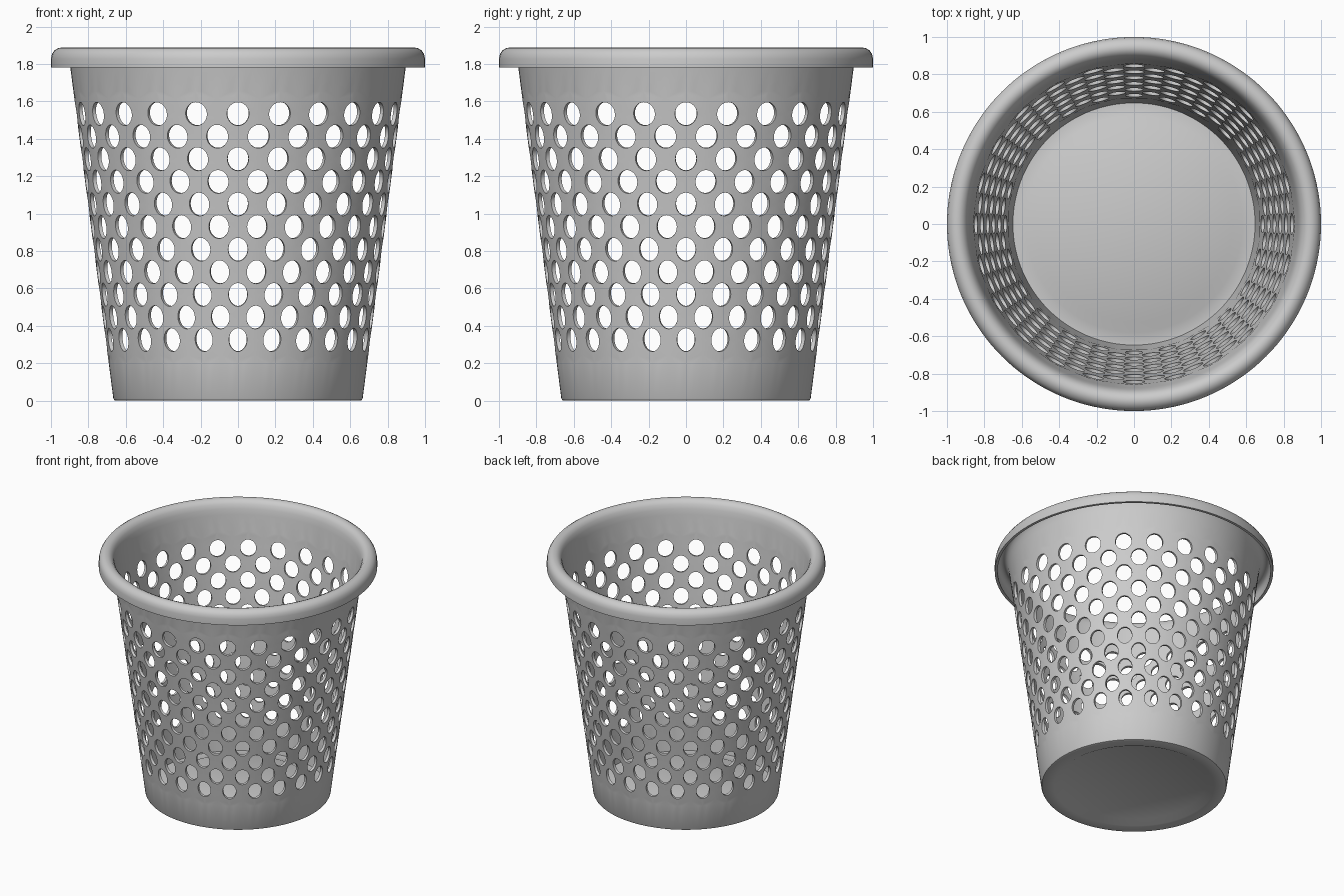
import bpy, bmesh
from math import sin, cos, pi, radians

if "Cube" in bpy.data.objects:
    bpy.data.objects.remove(bpy.data.objects["Cube"])

COLS, ROWS, SUB = 24, 11, 6          # holes around, rows, samples per diamond edge
Z0, DZ = 0.325, 0.1208               # first hole row and row spacing
STEP = 2 * pi / COLS
SEGS = COLS * SUB
THICK = 0.02

def wall_r(z):
    return 0.665 + 0.13 * z

bm = bmesh.new()

def on_wall(u, z):
    a = -pi / 2 + u * STEP
    return bm.verts.new((wall_r(z) * cos(a), wall_r(z) * sin(a), z))

def edge_points(corners, closed=True):
    pts = []
    n = len(corners)
    for i in range(n):
        (a, b), (c, d) = corners[i], corners[(i + 1) % n]
        pts += [(a + (c - a) * k / SUB, b + (d - b) * k / SUB) for k in range(SUB)]
    return pts

# Perforated wall: diamond cells, each with an oval hole
for j in range(ROWS):
    z = Z0 + j * DZ
    for i in range(COLS):
        u = i + (j % 2) / 2
        outer = edge_points([(u + .5, z), (u, z + DZ), (u - .5, z), (u, z - DZ)])
        n = len(outer)
        ov = [on_wall(*p) for p in outer]
        iv = [on_wall(u + 0.0685 / STEP * cos(2 * pi * k / n),
                      z + 0.0625 * sin(2 * pi * k / n)) for k in range(n)]
        for k in range(n):
            m = (k + 1) % n
            bm.faces.new((iv[k], ov[k], ov[m], iv[m]))

# Triangles that level off the top and bottom of the pattern
z_low, z_high = Z0 - DZ, Z0 + ROWS * DZ
for i in range(COLS):
    u = i + .5
    for tri in ([(u + .5, z_high), (u - .5, z_high), (u, z_high - DZ)],
                [(u - .5, z_low), (u + .5, z_low), (u, z_low + DZ)]):
        ring = [on_wall(*p) for p in edge_points(tri)]
        mid = on_wall(u, sum(p[1] for p in tri) / 3)
        for k in range(len(ring)):
            bm.faces.new((mid, ring[k], ring[(k + 1) % len(ring)]))

# Revolved solid bands: floor with raised centre, and hollow rolled rim
def revolve(profile):
    rings = []
    for r, z in profile:
        rings.append([bm.verts.new((r * cos(-pi / 2 + 2 * pi * k / SEGS),
                                    r * sin(-pi / 2 + 2 * pi * k / SEGS), z))
                      for k in range(SEGS)] if r else [bm.verts.new((0, 0, z))])
    for a, b in zip(rings, rings[1:]):
        for k in range(SEGS):
            m = (k + 1) % SEGS
            if len(a) == 1:
                bm.faces.new((a[0], b[m], b[k]))
            else:
                bm.faces.new((a[k], a[m], b[m], b[k]))

revolve([(0, .028), (.52, .028), (.575, 0), (.655, 0), (.662, .003),
         (wall_r(.012), .012), (wall_r(z_low), z_low)])
revolve([(wall_r(z_high), z_high), (wall_r(1.78), 1.78), (.904, 1.82), (.914, 1.848),
         (.926, 1.862), (.94, 1.868), (.954, 1.866), (.967, 1.858), (.976, 1.845),
         (.98, 1.825), (.98, 1.78)])

bmesh.ops.remove_doubles(bm, verts=bm.verts, dist=0.0005)
bm.normal_update()
mesh = bpy.data.meshes.new("waste_basket")
bm.to_mesh(mesh)
bm.free()
basket = bpy.data.objects.new("waste_basket", mesh)
bpy.context.collection.objects.link(basket)

# Wall thickness, grown inward from the outer skin
sol = basket.modifiers.new("thickness", 'SOLIDIFY')
sol.thickness = THICK
sol.offset = -1
sol.use_even_offset = True

bpy.context.view_layer.objects.active = basket
basket.select_set(True)
bpy.ops.object.modifier_apply(modifier="thickness")
bpy.ops.object.shade_smooth_by_angle(angle=radians(35))
